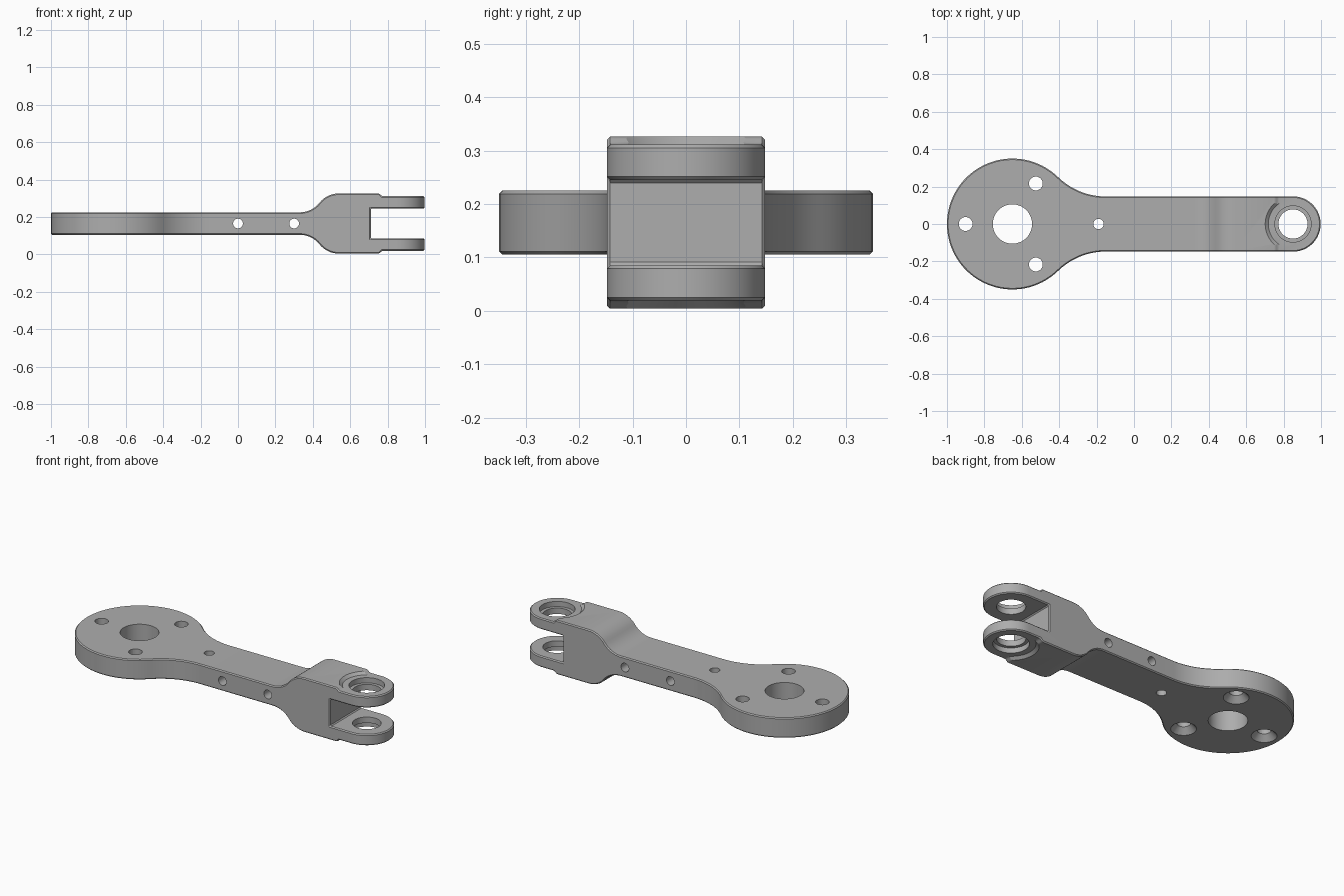
import bpy, bmesh, math
from math import sin, cos, pi, radians
from mathutils import Matrix, Vector

cube = bpy.data.objects.get("Cube")
if cube:
    bpy.data.objects.remove(cube, do_unlink=True)

steel = bpy.data.materials.new("satin_grey")
steel.use_nodes = True
GREY = (0.42, 0.42, 0.42, 1)
steel.diffuse_color = GREY
steel.node_tree.nodes["Principled BSDF"].inputs["Base Color"].default_value = GREY


def arc(cx, cy, r, a0, a1, n):
    """Points on an arc, angles in radians, both ends included."""
    return [(cx + r * cos(a0 + (a1 - a0) * i / n),
             cy + r * sin(a0 + (a1 - a0) * i / n)) for i in range(n + 1)]


def make_object(name, bm):
    bmesh.ops.recalc_face_normals(bm, faces=bm.faces)
    mesh = bpy.data.meshes.new(name)
    bm.to_mesh(mesh)
    bm.free()
    obj = bpy.data.objects.new(name, mesh)
    bpy.context.collection.objects.link(obj)
    mesh.materials.append(steel)
    return obj


def prism(name, points, place, push):
    """Extrude a closed 2D outline; place maps (u, v) to 3D."""
    bm = bmesh.new()
    face = bm.faces.new([bm.verts.new(place(u, v)) for u, v in points])
    new = bmesh.ops.extrude_face_region(bm, geom=[face])["geom"]
    bmesh.ops.translate(bm, vec=push,
                        verts=[g for g in new if isinstance(g, bmesh.types.BMVert)])
    return make_object(name, bm)


def cone(name, x, y, z0, z1, r0, r1=None, n=48):
    """Upright cylinder or cone between two heights."""
    bm = bmesh.new()
    bmesh.ops.create_cone(bm, cap_ends=True, segments=n, radius1=r0,
                          radius2=r0 if r1 is None else r1, depth=z1 - z0,
                          matrix=Matrix.Translation((x, y, (z0 + z1) / 2)))
    return make_object(name, bm)


def apply(obj, mod):
    bpy.ops.object.select_all(action="DESELECT")
    bpy.context.view_layer.objects.active = obj
    obj.select_set(True)
    bpy.ops.object.modifier_apply(modifier=mod.name)


def combine(obj, tool, operation="DIFFERENCE"):
    tool.hide_render = True
    mod = obj.modifiers.new("cut", "BOOLEAN")
    mod.operation, mod.solver, mod.object = operation, "EXACT", tool
    apply(obj, mod)
    bpy.data.objects.remove(tool, do_unlink=True)


DISC_X, PIN_X, HALF, MID = -0.65, 0.85, 0.147, 0.165

# Plan outline: round head, concave fillets into the bar, round fork end
FILLET_X, FILLET_R = -0.15, 0.367
fy = HALF + FILLET_R
ang = math.atan2(fy, FILLET_X - DISC_X)
upper = arc(FILLET_X, fy, FILLET_R, -pi / 2, ang - pi, 14)
outline = arc(PIN_X, 0, HALF + 0.001, -pi / 2, pi / 2, 32)
outline += upper + arc(DISC_X, 0, 0.35, ang, 2 * pi - ang, 64)[1:-1]
outline += [(x, -y) for x, y in reversed(upper)]
arm = prism("lever_arm", outline, lambda u, v: (u, v, -0.1), Vector((0, 0, 0.6)))

# Side profile: thin bar swelling into a slotted fork, mirrored about mid height
BAR, FORK, LUG, SLOT, R = 0.06, 0.161, 0.146, 0.08, 0.135
swell = math.asin(0.105 / R)
top = [(-1.1, BAR)]
top += arc(0.33, BAR + R, R, -pi / 2, -pi / 2 + swell, 8)
top += arc(0.54, FORK - R, R, pi / 2 + swell, pi / 2, 8)[1:]
top += [(0.755, FORK), (0.77, LUG), (1.1, LUG), (1.1, SLOT), (0.71, SLOT)]
side = top + [(x, -z) for x, z in reversed(top)]
profile = prism("side_profile", side, lambda u, v: (u, -0.5, MID + v), Vector((0, 1, 0)))
combine(arm, profile, "INTERSECT")

# Small chamfer on all outer edges
bevel = arm.modifiers.new("chamfer", "BEVEL")
bevel.width, bevel.segments = 0.006, 1
bevel.limit_method, bevel.angle_limit = "ANGLE", radians(35)
bevel.use_clamp_overlap = False
apply(arm, bevel)

# Fork: pin hole, counterbores and round spot faces on both outer sides
combine(arm, cone("pin_hole", PIN_X, 0, -0.1, 0.5, 0.078))
for s in (1, -1):
    def span(a, b):
        return sorted((MID + s * a, MID + s * b))
    combine(arm, cone("counterbore", PIN_X, 0, *span(0.115, 0.3), 0.097))
    wide, narrow = 0.15, 0.132
    radii = (narrow, wide) if s > 0 else (wide, narrow)
    combine(arm, cone("spot_face", PIN_X, 0, *span(LUG, FORK + 0.001), *radii))

# Head: central bore and three bolt holes countersunk from below
combine(arm, cone("centre_bore", DISC_X, 0, -0.1, 0.5, 0.105, n=64))
for k in range(3):
    a = pi / 3 + k * 2 * pi / 3
    x, y = DISC_X + 0.25 * cos(a), 0.25 * sin(a)
    combine(arm, cone("bolt_hole", x, y, -0.1, 0.5, 0.037, n=32))
    combine(arm, cone("countersink", x, y, 0.095, 0.14, 0.078, 0.036, n=32))

# Bar: one upright hole and two cross holes
combine(arm, cone("bar_hole", -0.19, 0, -0.1, 0.5, 0.028, n=32))
for x in (0, 0.3):
    circle = arc(x, MID, 0.026, 0, 2 * pi, 28)[:-1]
    combine(arm, prism("cross_hole", circle, lambda u, v: (u, -0.5, v), Vector((0, 1, 0))))

bpy.ops.object.select_all(action="DESELECT")
arm.select_set(True)
bpy.context.view_layer.objects.active = arm
bpy.ops.object.shade_smooth_by_angle(angle=radians(30))
